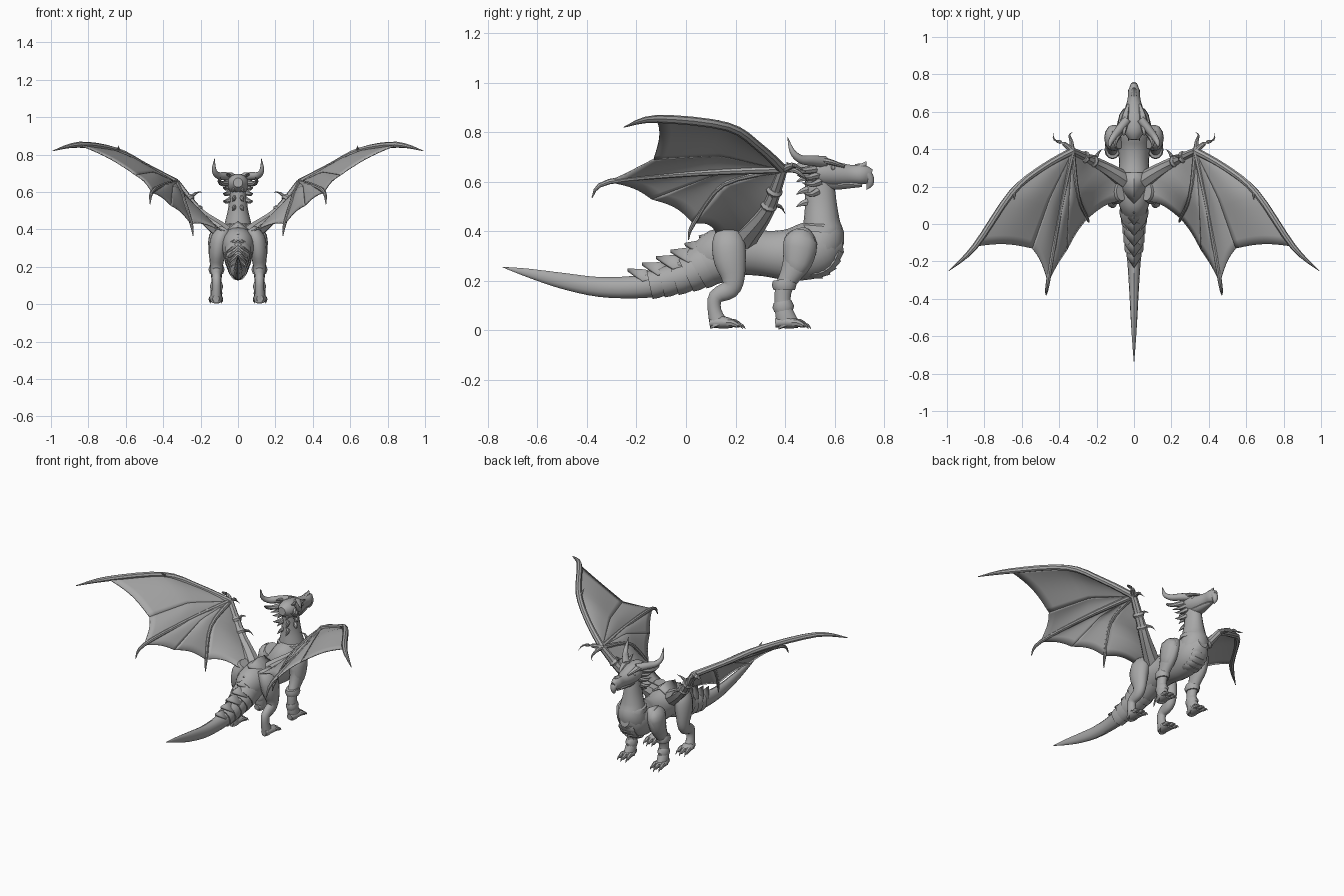
import bpy, bmesh, math
from mathutils import Vector as V

grey = bpy.data.materials.new("stone grey")
grey.diffuse_color = (0.4, 0.4, 0.4, 1)


def finish(name, bm, mirror, solid=0.0, angle=40):
    bmesh.ops.recalc_face_normals(bm, faces=bm.faces)
    me = bpy.data.meshes.new(name)
    bm.to_mesh(me)
    bm.free()
    me.materials.append(grey)
    me.shade_smooth()
    me.set_sharp_from_angle(angle=math.radians(angle))
    ob = bpy.data.objects.new(name, me)
    bpy.context.collection.objects.link(ob)
    if solid:
        m = ob.modifiers.new("thickness", 'SOLIDIFY')
        m.thickness, m.offset = solid, 0
    if mirror:
        ob.modifiers.new("mirror", 'MIRROR').use_mirror_merge = False
    return ob


def spline(pts, n):
    """Smooth interpolation through rows of numbers."""
    out = []
    for i in range(len(pts) - 1):
        a, b, c, d = (pts[max(i - 1, 0)], pts[i], pts[i + 1], pts[min(i + 2, len(pts) - 1)])
        for k in range(n):
            t = k / n
            out.append([0.5 * (2 * q + (r - p) * t + (2 * p - 5 * q + 4 * r - s) * t * t
                               + (3 * q - p - 3 * r + s) * t ** 3) for p, q, r, s in zip(a, b, c, d)])
    return out + [list(pts[-1])]


def loft(name, pts, sides=12, n=3, mirror=False):
    """Tube through rows (x, y, z, half width, half depth)."""
    rows = spline([p if len(p) == 5 else (*p, p[3]) for p in pts], n)
    loc = [V(r[:3]) for r in rows]
    bm, rings = bmesh.new(), []
    for i, r in enumerate(rows):
        t = (loc[min(i + 1, len(loc) - 1)] - loc[max(i - 1, 0)]).normalized()
        ref = V((1, 0, 0)) if abs(t.x) < 0.9 else V((0, 1, 0))
        u = (ref - t * ref.dot(t)).normalized()
        w = t.cross(u)
        ring = []
        for k in range(sides):
            a = 2 * math.pi * k / sides
            ring.append(bm.verts.new(loc[i] + u * math.cos(a) * max(r[3], .001) + w * math.sin(a) * max(r[4], .001)))
        rings.append(ring)
    for a, b in zip(rings, rings[1:]):
        for k in range(sides):
            bm.faces.new((a[k], a[(k + 1) % sides], b[(k + 1) % sides], b[k]))
    bm.faces.new(rings[0])
    bm.faces.new(rings[-1])
    return finish(name, bm, mirror)


def along(path, s):
    """Point at fraction s of a polyline."""
    p = [V(q) for q in path]
    seg = [(b - a).length for a, b in zip(p, p[1:])]
    d = s * sum(seg)
    for a, b, L in zip(p, p[1:], seg):
        if d <= L:
            return a.lerp(b, d / L)
        d -= L
    return p[-1]


def membrane(name, a, b, scallop, billow, n=10):
    """Wing skin stretched between two bones with a hollow trailing edge."""
    bm = bmesh.new()
    g = []
    for i in range(n + 1):
        row = []
        for j in range(n + 1):
            t = j / n
            bell = math.sin(math.pi * t)
            s = (0.03 + 0.97 * i / n) * (1 - scallop * bell)
            p = along(a, s).lerp(along(b, s), t)
            p.z += billow * bell * math.sin(math.pi * s * 0.8)
            row.append(bm.verts.new(p))
        g.append(row)
    for i in range(n):
        for j in range(n):
            bm.faces.new((g[i][j], g[i + 1][j], g[i + 1][j + 1], g[i][j + 1]))
    finish(name, bm, True, 0.006, 60)


def scale_plate(name, y, z, w, length, drop, rise):
    """Ridged, backward pointing armour plate on the spine."""
    bm = bmesh.new()
    f, m, tip = [bm.verts.new(c) for c in ((0, y + length * .5, z), (0, y, z + .012), (0, y - length * .6, z + rise))]
    for s in (-1, 1):
        fo = bm.verts.new((s * w * .8, y + length * .5, z - drop * .7))
        mo = bm.verts.new((s * w, y - length * .05, z - drop))
        bm.faces.new((f, m, mo, fo))
        bm.faces.new((m, tip, mo))
    finish(name, bm, False, 0.012, 25)


# Torso, neck and tail
loft("torso", [(0, .06, .285, .06, .07), (0, .12, .305, .085, .1), (0, .22, .32, .09, .098), (0, .32, .31, .08, .092),
               (0, .42, .305, .088, .105), (0, .51, .325, .095, .115), (0, .58, .35, .075, .09), (0, .63, .36, .035, .045)], 20)
loft("neck", [(0, .52, .30, .085, .08), (0, .552, .37, .085, .088), (0, .548, .43, .072, .075),
              (0, .545, .50, .055, .065), (0, .54, .57, .046, .06), (0, .53, .64, .042, .05)], 16)
tail = [(0, .18, .31, .085, .1), (0, .08, .265, .075, .09), (0, 0, .222, .06, .066), (0, -.1, .193, .048, .055),
        (0, -.2, .175, .036, .046), (0, -.35, .175, .026, .04), (0, -.5, .2, .018, .032),
        (0, -.64, .232, .009, .017), (0, -.74, .255, .001, .001)]
loft("tail", tail, 12, 4)

# Spine and tail armour
for i in range(7):
    t = i / 6
    scale_plate(f"back_plate_{i + 1}", .2 - .37 * t, .428 - .2 * t ** .85, .08 - .044 * t, .15 - .04 * t,
                .055 - .025 * t, -.012 + .028 * t)
rows = spline(tail, 4)
for i in range(5):
    a, b, c = rows[4 + i * 2: 7 + i * 2]
    loft(f"tail_band_{i + 1}", [(*a[:3], a[3] + .001, a[4] + .001), (*b[:3], b[3] + .006, b[4] + .006),
                                (*c[:3], c[3] + .007, c[4] + .007)], 12, 1)

# Belly and chest scutes
for i in range(5):
    a = .1 + i * .27
    y, z = .51 + .105 * math.sin(a), .335 - .11 * math.cos(a)
    loft(f"chest_scute_{i + 1}", [(0, y - .035 * math.cos(a), z - .035 * math.sin(a), .04, .012),
         (0, y, z, .06, .018), (0, y + .03 * math.cos(a), z + .03 * math.sin(a), .045, .02)], 10, 2)

# Collar plates where neck meets shoulders
loft("collar", [(0, .545, .395, .086, .088), (0, .548, .42, .083, .083), (0, .548, .432, .068, .072)], 14, 1)

# Head, jaw and beak
loft("head", [(0, .45, .65, .025, .025), (0, .49, .648, .052, .05), (0, .55, .638, .06, .058), (0, .61, .63, .05, .05),
              (0, .67, .628, .034, .04), (0, .715, .628, .031, .04), (0, .745, .62, .015, .03)], 14)
loft("jaw", [(0, .53, .6, .04, .03), (0, .6, .588, .036, .022), (0, .66, .588, .026, .016), (0, .71, .586, .012, .008)], 10)
loft("beak_hook", [(0, .71, .64, .028, .026), (0, .738, .62, .022, .02), (0, .742, .59, .014, .015), (0, .728, .568, .001)], 10)
loft("nose_horn", [(0, .69, .65, .02, .022), (0, .715, .662, .014, .015), (0, .728, .682, .001)], 8)
loft("brow", [(.03, .64, .66, .006), (.046, .58, .68, .018, .012), (.05, .53, .686, .018, .013), (.055, .47, .7, .002)], 8, 3, True)
loft("eye", [(.038, .585, .655, .008), (.046, .595, .655, .011), (.05, .6, .655, .003)], 8, 2, True)

# Horns, cheek spikes and neck frill
loft("horn", [(.035, .56, .68, .024), (.075, .51, .685, .022), (.11, .465, .69, .018), (.128, .43, .72, .012), (.125, .41, .78, .001)], 10, 4, True)
loft("small_horn", [(.05, .52, .65, .018), (.085, .47, .645, .014), (.1, .43, .66, .009), (.092, .405, .68, .001)], 8, 3, True)
for i, (y, z, l) in enumerate(((.54, .63, .07), (.54, .6, .055), (.53, .56, .045))):
    loft(f"cheek_spike_{i + 1}", [(.04, y, z, .016), (.065, y - l * .6, z - .012, .011), (.08, y - l * 1.3, z - .005, .001)], 6, 2, True)
for i in range(3):
    z = .62 - i * .05
    loft(f"neck_spike_{i + 1}", [(.015, .5, z, .012, .018), (.025, .47, z - .008, .008, .012), (.03, .445, z - .022, .001)], 6, 2, True)

# Legs
loft("front_leg", [(.075, .45, .39, .035, .05), (.105, .46, .345, .043, .07), (.114, .45, .28, .04, .062), (.115, .42, .22, .034, .044),
                   (.115, .395, .17, .029, .036), (.115, .39, .11, .028, .033), (.116, .4, .06, .032, .04), (.118, .415, .02, .03, .045)], 14, 3, True)
loft("shoulder_plate", [(.095, .47, .39, .03, .04), (.112, .463, .36, .044, .068), (.12, .455, .3, .039, .062),
                        (.124, .44, .25, .03, .046), (.126, .42, .22, .01, .012)], 12, 2, True)
loft("rear_leg", [(.065, .175, .4, .035, .05), (.095, .172, .35, .05, .068), (.11, .178, .28, .045, .066), (.115, .19, .21, .035, .048),
                  (.115, .175, .165, .03, .04), (.115, .12, .135, .025, .031), (.115, .115, .08, .025, .028), (.117, .135, .02, .03, .04)], 14, 3, True)
for i, (z, y, r) in enumerate(((.185, .397, .043), (.095, .393, .036))):
    loft(f"leg_bracelet_{i + 1}", [(.115, y - .004, z + .022, r - .007, r), (.115, y, z, r, r + .008), (.115, y, z - .022, r - .007, r)], 12, 1, True)

# Feet with toes and claws
for part, y in (("front", .41), ("rear", .145)):
    loft(part + "_foot", [(.118, y - .05, .03, .018), (.118, y, .033, .036, .026), (.118, y + .045, .026, .034, .017)], 12, 2, True)
    for k in (-1, 0, 1):
        x, yy = .118 + k * .025, y + .015 - abs(k) * .01
        loft(f"{part}_toe_{k + 2}", [(x - k * .005, yy, .03, .013), (x, yy + .035, .03, .014, .016), (x + k * .004, yy + .06, .018, .009)], 8, 2, True)
        loft(f"{part}_claw_{k + 2}", [(x + k * .003, yy + .052, .024, .008), (x + k * .005, yy + .068, .02, .006), (x + k * .006, yy + .08, .005, .001)], 6, 2, True)

# Wing bones
wrist = (.33, .39, .65)
arm = [wrist, (.21, .33, .49), (.08, .25, .385), (.07, .12, .39)]
lead = [wrist, (.49, .3, .735), (.655, .165, .822), (.85, -.12, .853), (.99, -.25, .82)]
mid = [wrist, (.4, .05, .635), (.46, -.31, .6), (.47, -.38, .535)]
inner = [wrist, (.3, .15, .59), (.25, .03, .43), (.24, .01, .365)]
outer_fold = [wrist, (.45, .14, .705), (.545, -.13, .69)]
inner_fold = [wrist, (.35, .12, .63), (.36, -.14, .53)]


def bone(name, path, radii, n=4):
    loft(name, [(*p, r) for p, r in zip(path, radii)], 8, n, True)


bone("wing_arm", [(.04, .22, .35), arm[2], arm[1], wrist], (.05, .047, .03, .02))
bone("leading_finger", lead, (.02, .018, .018, .016, .002))
bone("middle_finger", mid, (.017, .013, .011, .002))
bone("inner_finger", inner, (.015, .011, .009, .002))

# Wing skin
membrane("outer_wing_skin", lead[:4], outer_fold, .03, .015, 12)
membrane("second_wing_skin", outer_fold, mid[:3], .03, .01, 12)
membrane("third_wing_skin", mid[:3], inner_fold, .02, .01)
membrane("fourth_wing_skin", inner_fold, inner[:3], .03, .01)
membrane("inner_wing_skin", inner[:3], arm, .05, .01)

# Wing claws, spurs and arm rings
for nm, path, r in (("thumb_claw", [wrist, (.375, .43, .665), (.425, .45, .66), (.432, .485, .64)], .018),
                    ("second_wing_claw", [wrist, (.335, .44, .645), (.345, .475, .62), (.33, .49, .6)], .015),
                    ("elbow_spur", [(.26, .35, .56), (.225, .365, .595), (.19, .36, .6)], .013),
                    ("lower_spur", [(.22, .33, .51), (.19, .38, .5), (.17, .4, .47)], .014),
                    ("finger_spur", [(.645, .18, .81), (.64, .15, .835), (.64, .13, .848)], .012)):
    bone(nm, path, [r * (1 - i / (len(path) - 1)) for i in range(len(path))], 3)
for i, s in enumerate((.08, .45)):
    p = V(arm[1]).lerp(V(wrist), s)
    d = (V(wrist) - V(arm[1])).normalized() * .014
    loft(f"arm_ring_{i + 1}", [(*(p - d), .028), (*p, .035), (*(p + d), .028)], 10, 1, True)
